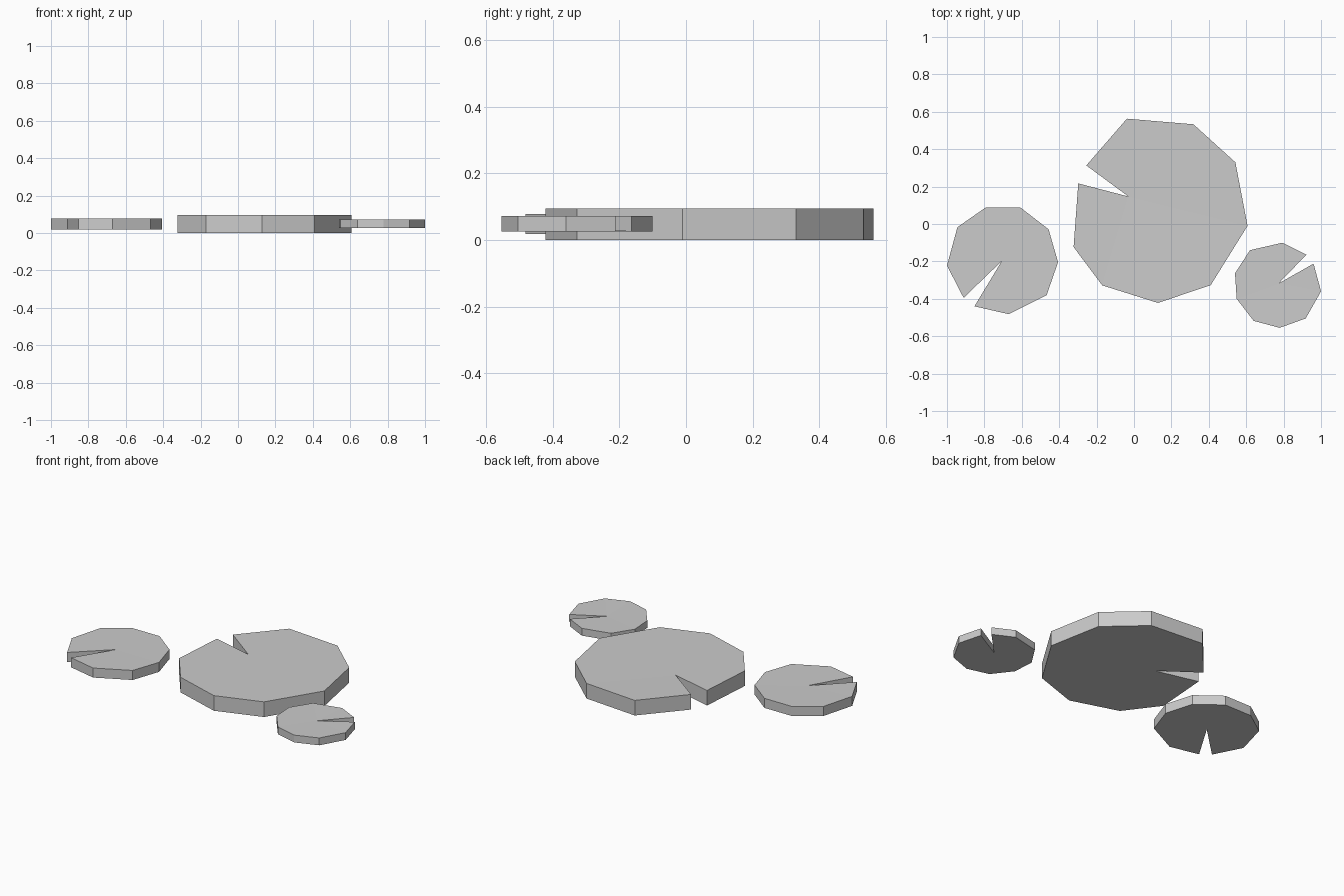
import bpy, bmesh

if "Cube" in bpy.data.objects:
    bpy.data.objects.remove(bpy.data.objects["Cube"])

grey = bpy.data.materials.new("pale_grey")
grey.diffuse_color = (0.6, 0.6, 0.6, 1)
grey.use_nodes = True
grey.node_tree.nodes["Principled BSDF"].inputs["Base Color"].default_value = grey.diffuse_color


def pad(name, hub, rim, z0, z1, dip=0.002):
    """Thick notched disc: fans from the notch point, walls around the rim."""
    bm = bmesh.new()
    loop = [hub] + rim
    low = [bm.verts.new((x, y, z0)) for x, y in loop]
    top = [bm.verts.new((x, y, z1)) for x, y in loop]
    low[0].co.z += dip
    top[0].co.z -= dip
    n = len(loop)
    for i in range(1, n - 1):
        bm.faces.new((top[0], top[i], top[i + 1]))
        bm.faces.new((low[0], low[i + 1], low[i]))
    for i in range(n):
        j = (i + 1) % n
        bm.faces.new((low[i], low[j], top[j], top[i]))
    bmesh.ops.recalc_face_normals(bm, faces=bm.faces)
    me = bpy.data.meshes.new(name)
    bm.to_mesh(me)
    bm.free()
    me.materials.append(grey)
    ob = bpy.data.objects.new(name, me)
    bpy.context.collection.objects.link(ob)
    return ob


# Large central lily pad
pad("large_lily_pad", (-0.03, 0.147),
    [(-0.255, 0.313), (-0.038, 0.563), (0.318, 0.533), (0.542, 0.33),
     (0.607, -0.01), (0.41, -0.327), (0.128, -0.422), (-0.17, -0.328),
     (-0.323, -0.123), (-0.298, 0.217)], 0.0, 0.095)

# Medium pad on the left
pad("medium_lily_pad", (-0.707, -0.198),
    [(-0.911, -0.395), (-1.0, -0.222), (-0.944, -0.017), (-0.795, 0.087),
     (-0.606, 0.087), (-0.457, -0.028), (-0.406, -0.204), (-0.467, -0.38),
     (-0.67, -0.482), (-0.853, -0.44)], 0.018, 0.078)

# Small pad on the right
pad("small_lily_pad", (0.773, -0.318),
    [(0.922, -0.164), (0.794, -0.1), (0.62, -0.14), (0.54, -0.264),
     (0.549, -0.4), (0.64, -0.518), (0.779, -0.555), (0.918, -0.505),
     (1.0, -0.36), (0.96, -0.212)], 0.026, 0.072)
